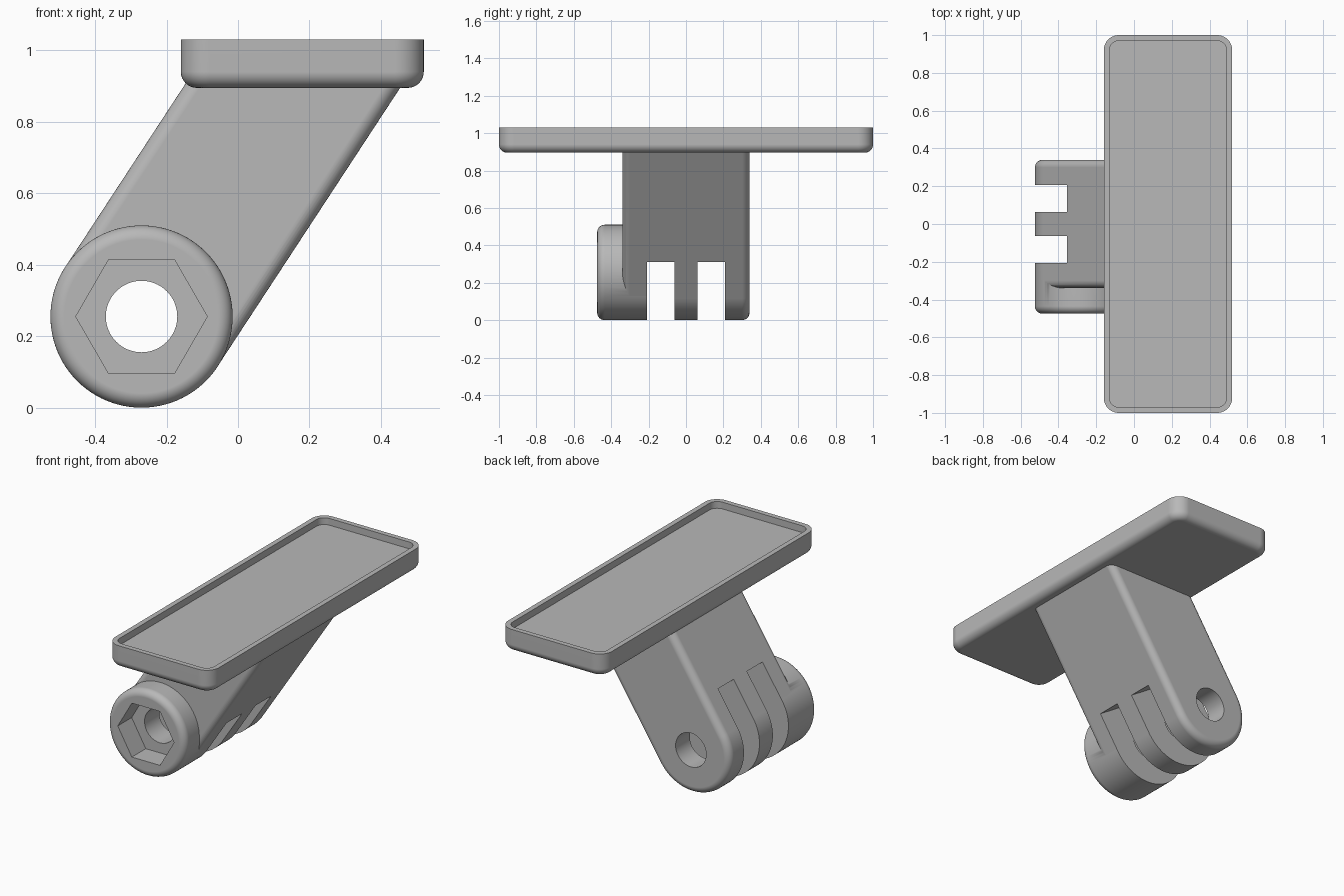
import bpy
import bmesh
from math import sin, cos, pi, atan2

if "Cube" in bpy.data.objects:
    bpy.data.objects.remove(bpy.data.objects["Cube"], do_unlink=True)

grey = bpy.data.materials.new("matte_grey")
grey.use_nodes = True
colour = (0.48, 0.48, 0.48, 1)
grey.diffuse_color = colour
grey.node_tree.nodes["Principled BSDF"].inputs["Base Color"].default_value = colour

# Pivot centre and lean of the arm, in the xz plane
PX, PZ, R = -0.27, 0.255, 0.255
LEAN = atan2(0.836, 0.548)


def loft(name, rings):
    """Closed solid through rings of equal point count, capped at both ends."""
    bm = bmesh.new()
    loops = [[bm.verts.new(p) for p in ring] for ring in rings]
    n = len(loops[0])
    for a, b in zip(loops, loops[1:]):
        for i in range(n):
            j = (i + 1) % n
            bm.faces.new((a[i], a[j], b[j], b[i]))
    bm.faces.new(loops[0])
    bm.faces.new(loops[-1])
    bmesh.ops.recalc_face_normals(bm, faces=bm.faces)
    mesh = bpy.data.meshes.new(name)
    bm.to_mesh(mesh)
    bm.free()
    mesh.materials.append(grey)
    obj = bpy.data.objects.new(name, mesh)
    bpy.context.collection.objects.link(obj)
    return obj


def fillet(radius, steps=8):
    """(inset, depth) pairs of a quarter-round edge."""
    angles = [pi / 2 * i / steps for i in range(steps + 1)]
    return [(radius * (1 - sin(a)), radius * (1 - cos(a))) for a in angles]


def disc(radius, y, n=96):
    return [(PX + radius * cos(2 * pi * i / n), y, PZ + radius * sin(2 * pi * i / n))
            for i in range(n)]


def arm_ring(inset, y, top=0.95, n=48):
    """Round lower end with two straight sides running up into the tray."""
    r = R - 0.0005 - inset
    angles = [LEAN + pi / 2 + pi * i / n for i in range(n + 1)]
    pts = [(PX + r * cos(a), y, PZ + r * sin(a)) for a in angles]
    for x, _, z in (pts[-1], pts[0]):
        pts.append((x + (top - z) * cos(LEAN) / sin(LEAN), y, top))
    return pts


def tray_ring(inset, z, n=10):
    """Rounded rectangle of the tray."""
    cx, hx, hy, r = 0.18, 0.34, 1.0, 0.08
    pts = []
    for k, (sx, sy) in enumerate(((1, 1), (-1, 1), (-1, -1), (1, -1))):
        for i in range(n + 1):
            a = pi / 2 * (k + i / n)
            pts.append((cx + sx * (hx - r) + (r - inset) * cos(a),
                        sy * (hy - r) + (r - inset) * sin(a), z))
    return pts


def slot_ring(y):
    """Slot outline, squared off across the arm."""
    return [(PX + d * cos(LEAN) - s * sin(LEAN), y, PZ + d * sin(LEAN) + s * cos(LEAN))
            for d, s in ((-0.5, -0.5), (0.233, -0.5), (0.233, 0.5), (-0.5, 0.5))]


def combine(target, tools):
    """Apply boolean tools in order, then remove them."""
    for tool, operation in tools:
        mod = target.modifiers.new("cut", "BOOLEAN")
        mod.solver, mod.operation, mod.object = "EXACT", operation, tool
    graph = bpy.context.evaluated_depsgraph_get()
    mesh = bpy.data.meshes.new_from_object(target.evaluated_get(graph))
    target.modifiers.clear()
    target.data = mesh
    for tool, _ in tools:
        bpy.data.objects.remove(tool, do_unlink=True)


# Tray with rounded underside and shallow recess
edge = fillet(0.045)
tray = loft("tray", [tray_ring(i, 0.895 + d) for i, d in edge]
            + [tray_ring(0, 1.03), tray_ring(0.03, 1.03), tray_ring(0.03, 0.99)])

# Leaning arm with rounded front and back edges
edge = fillet(0.04)
arm = loft("mount_arm", [arm_ring(i, -0.34 + d) for i, d in edge]
           + [arm_ring(i, 0.34 - d) for i, d in reversed(edge)])

# Nut boss, slots, bolt hole and hexagonal nut pocket
boss = loft("nut_boss", [disc(R - i, -0.475 + d) for i, d in edge] + [disc(R, -0.15)])
tools = [(boss, "UNION")]
for y in (-0.135, 0.135):
    slot = loft("slot_cutter", [slot_ring(y - 0.0725), slot_ring(y + 0.0725)])
    tools.append((slot, "DIFFERENCE"))
tools.append((loft("bolt_hole_cutter", [disc(0.1, -0.6, 64), disc(0.1, 0.6, 64)]), "DIFFERENCE"))
tools.append((loft("nut_pocket_cutter", [disc(0.184, -0.6, 6), disc(0.184, -0.345, 6)]), "DIFFERENCE"))
combine(arm, tools)

# Smooth rounds with crisp edges and flat faces
bpy.ops.object.select_all(action="DESELECT")
for obj in (tray, arm):
    obj.select_set(True)
bpy.context.view_layer.objects.active = arm
bpy.ops.object.shade_smooth_by_angle()
for obj in (tray, arm):
    obj.modifiers.new("even_shading", "WEIGHTED_NORMAL").keep_sharp = True
